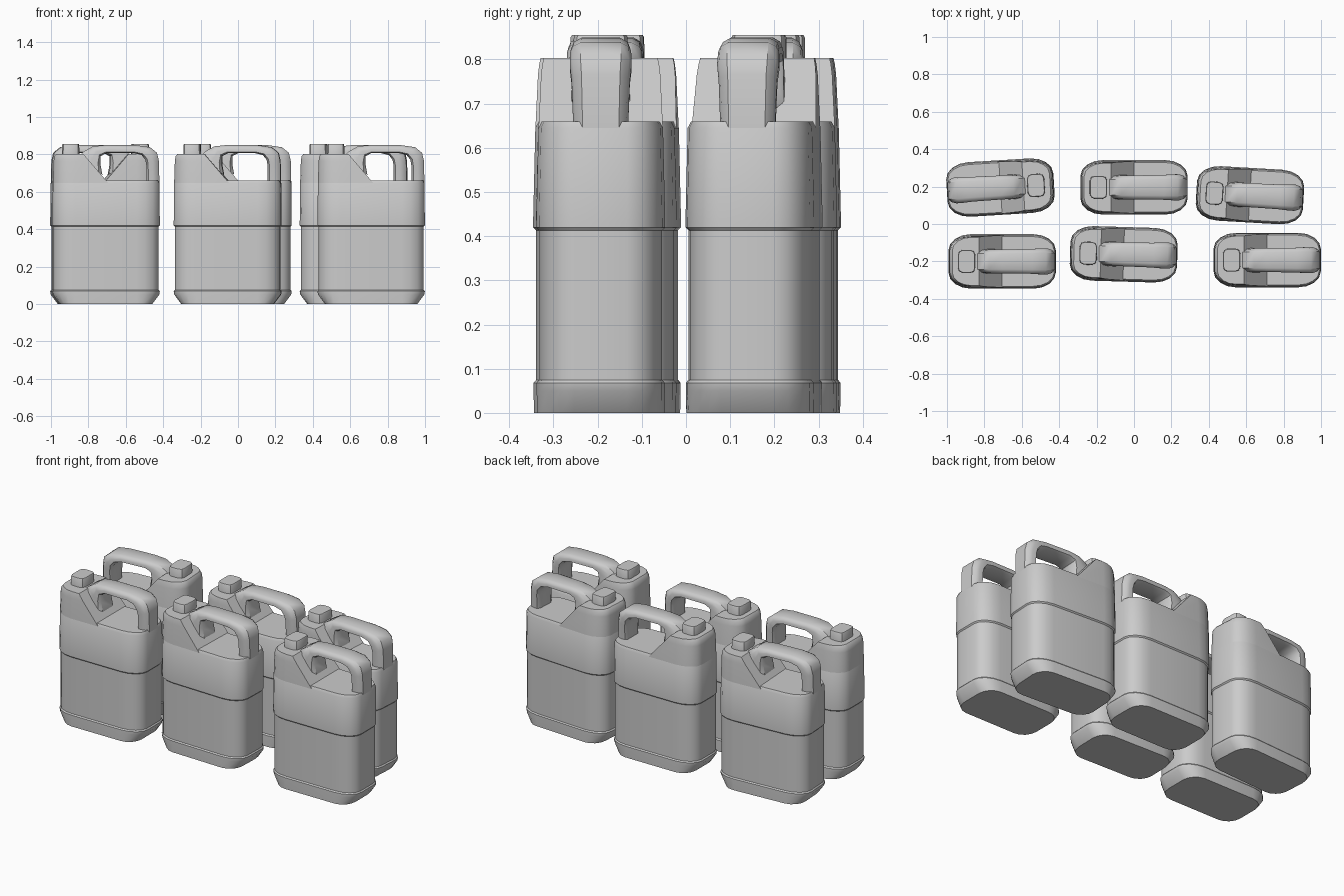
import bpy, bmesh
from math import sin, cos, pi, radians
from mathutils import Matrix, Vector

cube = bpy.data.objects.get("Cube")
if cube:
    bpy.data.objects.remove(cube)


def material(name, value):
    m = bpy.data.materials.new(name)
    m.use_nodes = True
    m.diffuse_color = (value, value, value, 1)
    m.node_tree.nodes["Principled BSDF"].inputs["Base Color"].default_value = (value, value, value, 1)
    return m


PLASTIC = material("grey plastic", 0.60)
LABEL = material("dark grey label", 0.36)
FLAT_X, FLAT_Y = 0.165, 0.06      # half extents of the flat walls between the corners


def section(hl, hw, z, fx=FLAT_X, fy=FLAT_Y, steps=4):
    """Rectangle with elliptical corners, half length hl and half width hw."""
    ring = []
    for q, (sx, sy) in enumerate([(1, 1), (-1, 1), (-1, -1), (1, -1)]):
        for i in range(steps + 1):
            a = (q + i / steps) * pi / 2
            ring.append((sx * fx + cos(a) * (hl - fx), sy * fy + sin(a) * (hw - fy), z))
    return ring


def loft(bm, rings):
    """Skin closed rings of equal count and cap both ends."""
    loops = [[bm.verts.new(p) for p in r] for r in rings]
    n = len(loops[0])
    for a, b in zip(loops, loops[1:]):
        for i in range(n):
            j = (i + 1) % n
            bm.faces.new((a[i], a[j], b[j], b[i]))
    bm.faces.new(loops[0][::-1])
    bm.faces.new(loops[-1])


def finish(bm, name, angle=32):
    bmesh.ops.recalc_face_normals(bm, faces=bm.faces[:])
    me = bpy.data.meshes.new(name)
    bm.to_mesh(me)
    bm.free()
    me.materials.append(PLASTIC)
    me.materials.append(LABEL)
    me.shade_smooth()
    me.set_sharp_from_angle(angle=radians(angle))
    return me


# Body: tapered foot, recessed label band, wider upper tank and flat shelf
bm = bmesh.new()
loft(bm, [section(hl, hw, z) for z, hl, hw in [
    (0, 0.247, 0.144), (0.05, 0.284, 0.145), (0.068, 0.287, 0.145), (0.075, 0.281, 0.139),
    (0.413, 0.281, 0.139), (0.42, 0.287, 0.146), (0.432, 0.287, 0.146),
    (0.645, 0.285, 0.141), (0.66, 0.278, 0.133)]])
# Labels are the flat front and back walls of the recessed band
for f in bm.faces:
    if abs(f.normal.y) > 0.9 and 0.1 < f.calc_center_median().z < 0.4:
        if f.calc_area() > 0.08:
            f.material_index = 1
body = finish(bm, "body")

# Shoulder: the tank carried up to the spout, cut off by a slope towards the handle
bm = bmesh.new()
loft(bm, [section(hl, hw, z) for z, hl, hw in [
    (0.64, 0.285, 0.141), (0.765, 0.281, 0.135), (0.79, 0.277, 0.132), (0.803, 0.266, 0.129)]])
cut = bmesh.ops.bisect_plane(bm, geom=bm.verts[:] + bm.edges[:] + bm.faces[:],
                             plane_co=(0, 0, 0.66), plane_no=Vector((0.14, 0, 0.12)), clear_outer=True)
bmesh.ops.holes_fill(bm, edges=[e for e in bm.edges if e.is_boundary], sides=0)
shoulder = finish(bm, "shoulder")

# Cap: low block with rounded corners
bm = bmesh.new()
loft(bm, [section(hl, hw, z, 0.022, 0.035, 2) for z, hl, hw in [
    (0.79, 0.047, 0.062), (0.85, 0.046, 0.061), (0.855, 0.043, 0.058)]])
bmesh.ops.translate(bm, verts=bm.verts[:], vec=(-0.19, 0, 0))
cap = finish(bm, "cap")

# Handle: chamfered strap, each station is an outer point, an inner point and a half width
stations = [((-0.15, 0.785), (-0.02, 0.69), 0.066), ((-0.12, 0.815), (-0.03, 0.745), 0.064),
            ((-0.07, 0.843), (-0.03, 0.79), 0.064), ((0.0, 0.85), (0.0, 0.806), 0.064),
            ((0.16, 0.849), (0.15, 0.806), 0.066), ((0.235, 0.838), (0.19, 0.796), 0.069),
            ((0.272, 0.808), (0.21, 0.77), 0.07), ((0.282, 0.765), (0.215, 0.74), 0.066),
            ((0.285, 0.645), (0.215, 0.645), 0.062)]
bm = bmesh.new()
rings = []
for outer, inner, w in stations:
    o, i = Vector((outer[0], 0, outer[1])), Vector((inner[0], 0, inner[1]))
    half = [(0, 0.66), (0.22, 0.92), (0.5, 1), (0.85, 1), (1, 0.75)]
    ring = [o.lerp(i, t) + Vector((0, w * k, 0)) for t, k in half]
    rings.append(ring + [Vector((p.x, -p.y, p.z)) for p in reversed(ring)])
loft(bm, rings)
handle = finish(bm, "handle", 38)

# Six cans in two loose rows: x, y, turn in degrees
cans = [(-0.705, -0.2, 0), (-0.055, -0.162, -1.7), (0.712, -0.193, 0),
        (-0.714, 0.195, 183.5), (0, 0.196, 0), (0.62, 0.154, -3.3)]
for n, (x, y, turn) in enumerate(cans, 1):
    place = Matrix.Translation((x, y, 0)) @ Matrix.Rotation(radians(turn), 4, 'Z')
    for me in (body, shoulder, cap, handle):
        ob = bpy.data.objects.new(f"can_{n}_{me.name}", me)
        ob.matrix_world = place
        bpy.context.collection.objects.link(ob)
